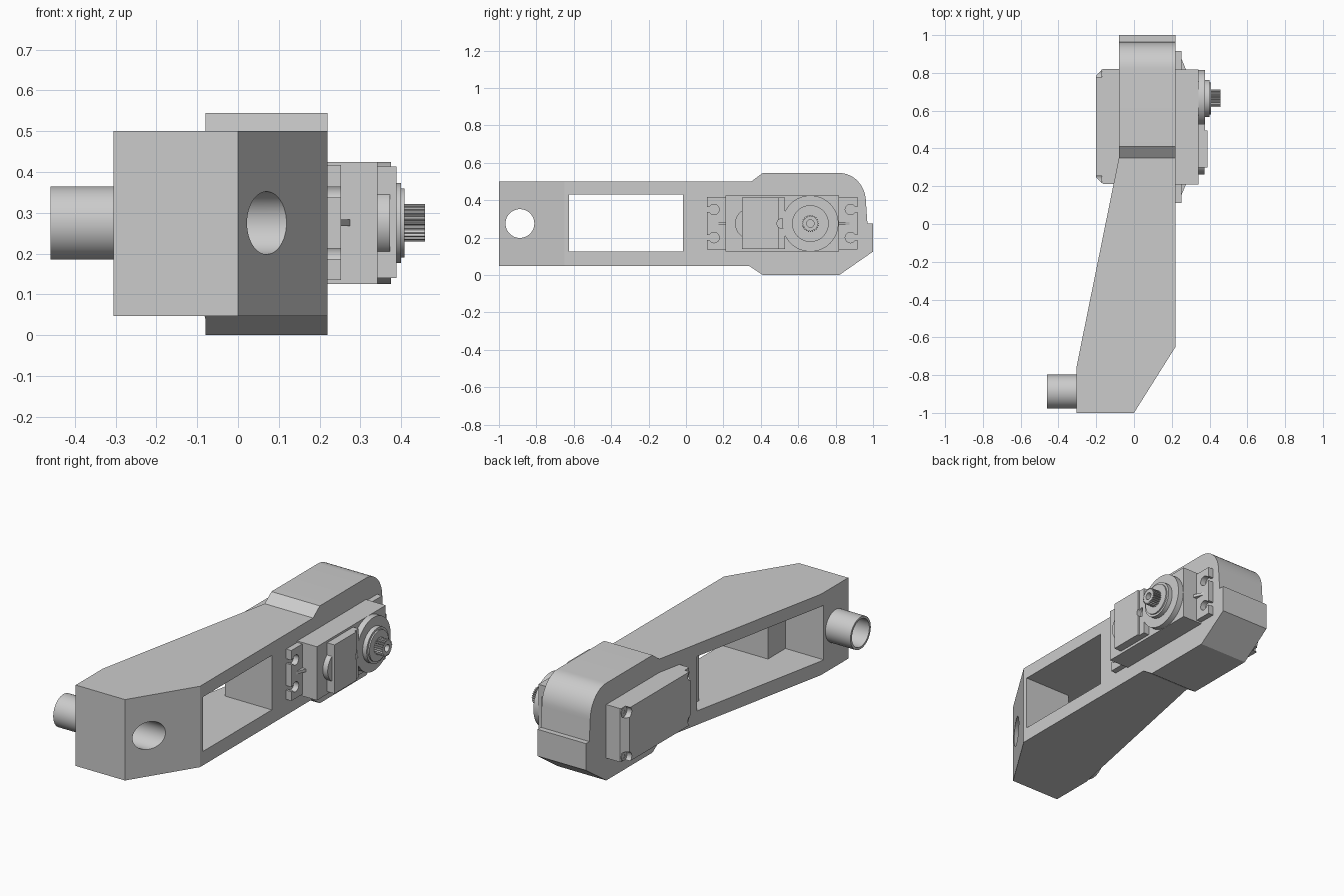
import bpy
import bmesh
from math import sin, cos, pi
from mathutils import Vector

if "Cube" in bpy.data.objects:
    bpy.data.objects.remove(bpy.data.objects["Cube"], do_unlink=True)

grey = bpy.data.materials.new("plain_grey")
grey.use_nodes = True
grey.diffuse_color = (0.6, 0.6, 0.6, 1)
grey.node_tree.nodes["Principled BSDF"].inputs["Base Color"].default_value = (0.6, 0.6, 0.6, 1)


def prism(name, outline, low, high, axis="x"):
    """Extrude an outline: (y, z) points along x, or (x, y) points along z."""
    bm = bmesh.new()
    place = (lambda p: (low, p[0], p[1])) if axis == "x" else (lambda p: (p[0], p[1], low))
    face = bm.faces.new([bm.verts.new(place(p)) for p in outline])
    step = Vector((high - low, 0, 0)) if axis == "x" else Vector((0, 0, high - low))
    new = bmesh.ops.extrude_face_region(bm, geom=[face])["geom"]
    bmesh.ops.translate(bm, vec=step, verts=[v for v in new if isinstance(v, bmesh.types.BMVert)])
    bmesh.ops.recalc_face_normals(bm, faces=bm.faces[:])
    mesh = bpy.data.meshes.new(name)
    bm.to_mesh(mesh)
    bm.free()
    mesh.materials.append(grey)
    obj = bpy.data.objects.new(name, mesh)
    bpy.context.collection.objects.link(obj)
    return obj


def box(name, x, y, z):
    return prism(name, [(y[0], z[0]), (y[1], z[0]), (y[1], z[1]), (y[0], z[1])], *x)


def disc(name, x, y, z, radius, sides=48):
    turn = [2 * pi * i / sides for i in range(sides)]
    return prism(name, [(y + radius * cos(a), z + radius * sin(a)) for a in turn], *x)


def combine(obj, tool, operation="DIFFERENCE"):
    mod = obj.modifiers.new(operation.lower(), "BOOLEAN")
    mod.operation, mod.object, mod.solver = operation, tool, "EXACT"
    bpy.context.view_layer.objects.active = obj
    bpy.ops.object.modifier_apply(modifier=mod.name)
    bpy.data.objects.remove(tool, do_unlink=True)


MID = 0.275
SHAFT_Y = 0.665
PIVOT_Y = -0.888
CASE_Y = (0.21, 0.818)
CASE_Z = (0.125, 0.425)

# Arm: plan outline intersected with side outline
arm = prism("arm", [(-0.305, -1), (0, -1), (0.22, -0.65), (0.22, 1), (-0.08, 1),
                    (-0.08, 0.35), (-0.305, -0.76)], -0.1, 0.7, "z")
crown = [(0.82 + 0.142 * cos(i * pi / 24), 0.39 + 0.155 * sin(i * pi / 24)) for i in range(13)]
side = [(-1.1, 0.047), (0.34, 0.047), (0.41, 0), (0.82, 0), (1, 0.125), (1, MID), (0.97, MID)]
side += crown + [(0.41, 0.545), (0.35, 0.5), (-1.1, 0.5)]
combine(arm, prism("side_cutter", side, -0.5, 0.5), "INTERSECT")

# Window, wider recess behind it, and pivot bore
combine(arm, box("window_cutter", (-0.6, 0.6), (-0.625, -0.015), (0.125, 0.43)))
combine(arm, box("recess_cutter", (-0.6, -0.07), (-0.78, 0.09), (0.125, 0.43)))
combine(arm, disc("bore_cutter", (-0.6, 0.6), PIVOT_Y, MID, 0.077))

# Hollow pivot tube
tube = disc("pivot_tube", (-0.46, -0.304), PIVOT_Y, MID, 0.09)
combine(tube, disc("tube_cutter", (-0.6, 0), PIVOT_Y, MID, 0.077))

# Motor rear cover with chamfered ends and screw corners
cover = prism("motor_cover", [(-0.2, 0.245), (-0.165, 0.213), (-0.05, 0.213), (-0.05, 0.82),
                              (-0.165, 0.82), (-0.2, 0.785)], *CASE_Z, "z")
for y in (0.238, 0.795):
    for z in (0.15, 0.4):
        combine(cover, disc("corner_cutter", (-0.3, -0.17), y, z, 0.03, 24))
        screw = disc("cover_screw", (-0.172, -0.16), y, z, 0.022, 24)
        combine(screw, disc("screw_cutter", (-0.2, -0.167), y, z, 0.011, 6))

# Motor front case
box("motor_case", (0.2, 0.342), CASE_Y, CASE_Z)

# Mounting ears with open screw slots and tapered ribs
for name, root, tip in (("front", CASE_Y[0], 0.112), ("rear", CASE_Y[1], 0.917)):
    out = 1 if tip > root else -1
    ear = box(name + "_ear", (0.21, 0.252), sorted((root - out * 0.02, tip)), (0.135, 0.417))
    for z in (0.2, 0.35):
        hole_y = tip - out * 0.038
        combine(ear, disc("hole_cutter", (0.19, 0.4), hole_y, z, 0.028, 24))
        combine(ear, box("slot_cutter", (0.19, 0.4), sorted((hole_y, tip + out * 0.1)),
                         (z - 0.013, z + 0.013)))
    prism(name + "_rib", [(0.25, root), (0.25, root + out * 0.06), (0.275, root)],
          MID - 0.008, MID + 0.008, "z")

# Raised gear cover and its notch
disc("small_gear_boss", (0.335, 0.372), 0.345, MID, 0.083)
gear_box = box("gear_cover", (0.335, 0.388), (0.3, 0.53), (0.14, 0.413))
combine(gear_box, box("step_cutter", (0.376, 0.5), (0.495, 0.6), (0, 0.6)))
combine(gear_box, disc("notch_cutter", (0.36, 0.5), 0.512, MID, 0.026, 24))

# Output boss, collars and splined hollow shaft
disc("output_boss", (0.335, 0.375), SHAFT_Y, MID, 0.15, 64)
disc("output_collar", (0.37, 0.4), SHAFT_Y, MID, 0.098)
disc("output_bearing", (0.395, 0.408), SHAFT_Y, MID, 0.085)
spline = []
for i in range(96):
    r = 0.046 if i % 4 < 2 else 0.039
    spline.append((SHAFT_Y + r * cos(i * pi / 48), MID + r * sin(i * pi / 48)))
shaft = prism("output_shaft", spline, 0.4, 0.458)
combine(shaft, disc("shaft_cutter", (0.42, 0.6), SHAFT_Y, MID, 0.02, 24))

# Smooth the curved faces, keep hard edges
for obj in bpy.context.scene.objects:
    if obj.type == "MESH":
        obj.select_set(True)
bpy.context.view_layer.objects.active = arm
bpy.ops.object.shade_smooth_by_angle(angle=pi / 6)
